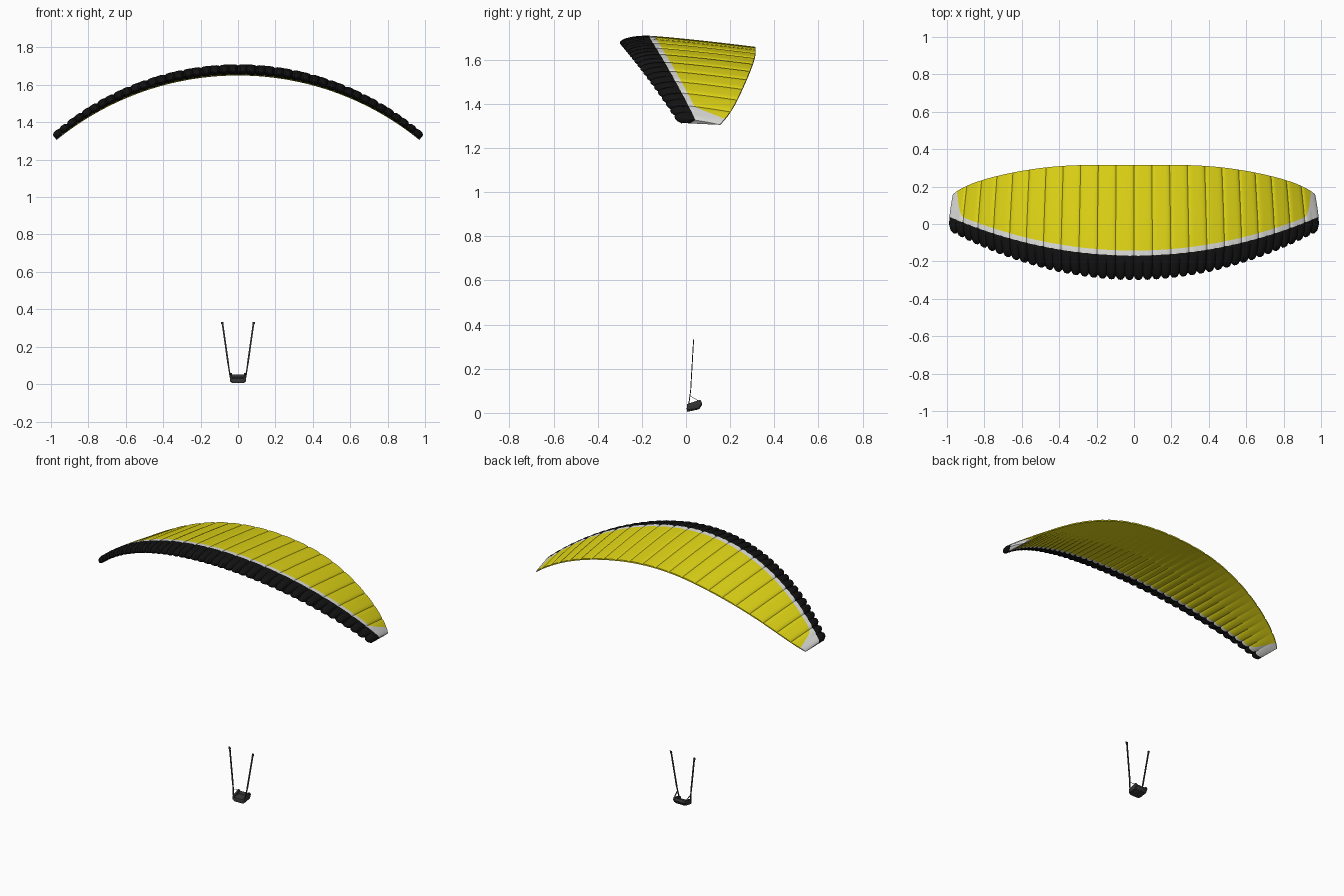
import bpy, bmesh, math
from mathutils import Vector

cube = bpy.data.objects.get("Cube")
if cube:
    bpy.data.objects.remove(cube)


def material(name, rgb):
    m = bpy.data.materials.new(name)
    m.use_nodes = True
    m.diffuse_color = (*rgb, 1)
    bsdf = next(n for n in m.node_tree.nodes if n.type == 'BSDF_PRINCIPLED')
    bsdf.inputs["Base Color"].default_value = (*rgb, 1)
    bsdf.inputs["Roughness"].default_value = 0.8
    return m


black = material("black fabric", (0.006, 0.006, 0.006))
white = material("white fabric", (0.72, 0.72, 0.70))
yellow = material("yellow fabric", (0.76, 0.68, 0.008))
grey = material("dark grey webbing", (0.035, 0.035, 0.035))


def finish(bm, name, mats, angle=35):
    bmesh.ops.recalc_face_normals(bm, faces=bm.faces)
    mesh = bpy.data.meshes.new(name)
    bm.to_mesh(mesh)
    bm.free()
    for m in mats:
        mesh.materials.append(m)
    ob = bpy.data.objects.new(name, mesh)
    bpy.context.collection.objects.link(ob)
    bpy.ops.object.select_all(action='DESELECT')
    ob.select_set(True)
    bpy.context.view_layer.objects.active = ob
    bpy.ops.object.shade_smooth_by_angle(angle=math.radians(angle))
    return ob


# Canopy: wing sections swept along an arc, pinched at every cell seam
RADIUS, HALF_ANGLE, CENTRE_Z = 1.536, 0.683, 1.65
CELLS = 44
BANDS = (10, 2, 12)          # chord steps in the black, white and yellow bands
STEPS = sum(BANDS)


def puff(u, power):
    return 1 - abs(2 * (u % 1) - 1) ** power


def nose_curve(c, length):
    q = min(c / length, 1)
    return math.sqrt(q * (2 - q))


def top_height(c):
    if c < 0.2:
        return 0.45 + 0.55 * nose_curve(c, 0.2)
    return 1 - 0.85 * ((c - 0.2) / 0.8) ** 1.2


def bottom_height(c):
    return 0.45 - 0.35 * nose_curve(c, 0.1) - 0.1 * c


def chord_samples(cb, cw):
    out = [cb * (i / BANDS[0]) ** 2 for i in range(BANDS[0])]
    out += [cb + (cw - cb) * i / BANDS[1] for i in range(BANDS[1])]
    return out + [cw + (1 - cw) * i / BANDS[2] for i in range(BANDS[2] + 1)]


def section(cell_pos):
    a = HALF_ANGLE * (2 * cell_pos / CELLS - 1)
    s = min(abs(math.sin(a) / math.sin(HALF_ANGLE)), 1)
    lead = -0.30 + 0.26 * s ** 2
    trail = 0.315 - 0.13 * max(0, (s - 0.25) / 0.75) ** 2 - 0.03 * s ** 16
    chord = trail - lead
    thick = 0.06 - 0.018 * s ** 2
    cb = (0.13 - 0.05 * s ** 2) / chord
    cw = cb + 0.028 / chord
    sweep = min(max((s - 0.92) / 0.05, 0), 1) ** 2
    cw += (0.97 - cw) * sweep
    small = 1 - puff(cell_pos, 3)
    large = 1 - puff(cell_pos / 2, 8)

    def point(c, upper):
        front = max(0, 1 - c / (cb * 1.1))
        if upper:
            h = thick * top_height(c) - 0.006 * large - 0.007 * small * min(1, 2 * front)
        else:
            h = thick * bottom_height(c) + 0.007 * small * (1 - c)
        r = RADIUS + h
        y = lead + c * chord + 0.022 * small * front
        return Vector((r * math.sin(a), y, CENTRE_Z - RADIUS + r * math.cos(a)))

    upper = [point(c, True) for c in chord_samples(cb, cw)]
    lower = [point(c, False) for c in chord_samples(cb * 0.6, cw * 0.6 + sweep * 0.38)]
    return upper + lower[:0:-1], s


def band(i, s):
    if i < BANDS[0]:
        return 0
    return 1 if i < BANDS[0] + BANDS[1] or s > 0.968 else 2


bm = bmesh.new()
spots = [c + u for c in range(CELLS) for u in (0, 0.08, 0.25, 0.5, 0.75, 0.92)] + [CELLS]
rings, spans = [], []
for p in spots:
    pts, s = section(p)
    rings.append([bm.verts.new(v) for v in pts])
    spans.append(s)
count = 2 * STEPS + 1
for r0, r1, s0, s1 in zip(rings, rings[1:], spans, spans[1:]):
    for i in range(count):
        j = (i + 1) % count
        f = bm.faces.new((r0[i], r0[j], r1[j], r1[i]))
        step = i if i < STEPS else min(count - 1 - i, STEPS - 1)
        f.material_index = band(step, (s0 + s1) / 2)
# Closed wing tips, striped like the skin
for ring in (rings[0], rings[-1]):
    for i in range(STEPS):
        quad = [ring[i], ring[i + 1], ring[count - 1 - i], ring[(count - i) % count]]
        f = bm.faces.new(list(dict.fromkeys(quad)))
        f.material_index = band(i, 1)
finish(bm, "canopy", (black, white, yellow))


# Harness: padded seat with raised sides, risers and straps
def prism(name, outline, x0, x1, bevel):
    bm = bmesh.new()
    face = bm.faces.new([bm.verts.new((x0, y, z)) for y, z in outline])
    new = bmesh.ops.extrude_face_region(bm, geom=[face])["geom"]
    bmesh.ops.translate(bm, vec=(x1 - x0, 0, 0),
                        verts=[v for v in new if isinstance(v, bmesh.types.BMVert)])
    bmesh.ops.bevel(bm, geom=bm.edges[:], offset=bevel, segments=2,
                    affect='EDGES', profile=0.5)
    return finish(bm, name, [grey])


def strap(name, a, b, width, depth):
    a, b = Vector(a), Vector(b)
    bm = bmesh.new()
    bmesh.ops.create_cube(bm, size=1)
    for v in bm.verts:
        centre = b if v.co.z > 0 else a
        v.co = centre + Vector((v.co.x * width, v.co.y * depth, 0))
    return finish(bm, name, [grey])


prism("seat", [(0.003, 0.004), (0.058, 0.016), (0.070, 0.040), (0.006, 0.030)],
      -0.036, 0.036, 0.005)
prism("backrest", [(0.045, 0.020), (0.060, 0.016), (0.075, 0.040), (0.062, 0.054)],
      -0.036, 0.036, 0.004)
for side, label in ((1, "left"), (-1, "right")):
    prism(label + "_side_pad",
          [(0.003, 0.012), (0.060, 0.020), (0.074, 0.044), (0.064, 0.060), (0.004, 0.040)],
          side * 0.031, side * 0.044, 0.004)
    hook = (side * 0.051, 0.021, 0.10)
    strap(label + "_front_strap", (side * 0.041, 0.012, 0.035), hook, 0.007, 0.004)
    strap(label + "_back_strap", (side * 0.041, 0.062, 0.052),
          (side * 0.048, 0.022, 0.075), 0.006, 0.004)
    strap(label + "_riser", hook, (side * 0.083, 0.034, 0.325), 0.009, 0.004)
    strap(label + "_riser_loop", (side * 0.083, 0.034, 0.32),
          (side * 0.085, 0.034, 0.333), 0.013, 0.005)
